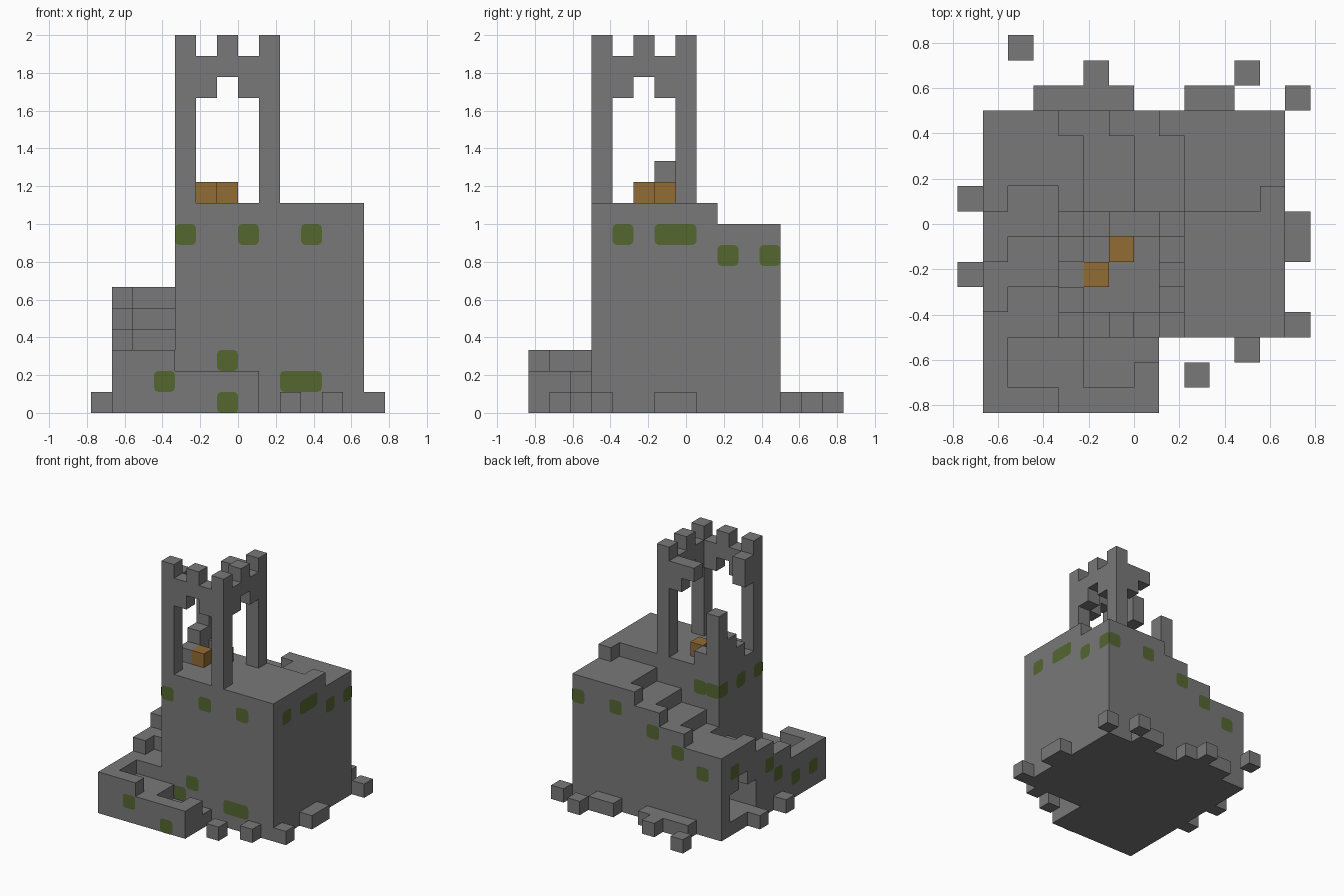
import bpy, bmesh
from itertools import product
from mathutils import Vector

U = 1 / 9  # size of one block

cube = bpy.data.objects.get("Cube")
if cube:
    bpy.data.objects.remove(cube)


def material(name, rgb):
    m = bpy.data.materials.new(name)
    m.use_nodes = True
    m.diffuse_color = (*rgb, 1)
    bsdf = next(n for n in m.node_tree.nodes if n.type == 'BSDF_PRINCIPLED')
    bsdf.inputs["Base Color"].default_value = (*rgb, 1)
    return m


stone = material("stone grey", (0.19, 0.19, 0.19))
moss = material("moss green", (0.09, 0.135, 0.03))
wood = material("wood brown", (0.29, 0.15, 0.034))


def place(p):
    return Vector((p[0] - 7, p[1] - 7.5, p[2])) * U


def box(x0, x1, y0, y1, z0, z1):
    return set(product(range(x0, x1), range(y0, y1), range(z0, z1)))


def column(x, y, z0, z1):
    return box(x, x + 1, y, y + 1, z0, z1)


def make_object(name, bm, mat):
    mesh = bpy.data.meshes.new(name)
    bm.to_mesh(mesh)
    bm.free()
    mesh.materials.append(mat)
    ob = bpy.data.objects.new(name, mesh)
    bpy.context.collection.objects.link(ob)


# Main body
keep = box(4, 13, 3, 8, 0, 10) | column(12, 8, 0, 10)

# Stair descending along the back, with a staggered outer row
back_stair = box(4, 13, 8, 12, 0, 6)
for k in range(3):
    s = 9 - 2 * k
    back_stair |= box(s, 13, 8, 11, 0, 9 - k) | box(s - 1, 13, 11, 12, 0, 9 - k)

# Stair continuing down the right side
side_stair = set()
for k in range(4):
    s = 9 - 2 * k
    side_stair |= box(2, 4, s, 12, 0, 6 - k) | box(1, 2, s - 1, 12, 0, 6 - k)

# Arched doorway under the side stair
side_stair -= box(1, 4, 8, 11, 1, 3) | box(1, 4, 9, 10, 3, 4)

# Last steps around the front
front_stair = (box(1, 2, 0, 3, 0, 3) | box(2, 4, 0, 1, 0, 3) | box(2, 5, 1, 3, 0, 2)
               | box(4, 8, 0, 1, 0, 2) | column(7, 1, 0, 2) | box(5, 8, 1, 3, 0, 1))

# Tower: three whole posts, battlements with brackets, one broken corner
tower = set()
for x, y in ((4, 3), (8, 3), (8, 7)):
    tower |= column(x, y, 10, 18)
tower |= box(4, 9, 3, 4, 16, 17) | box(8, 9, 3, 8, 16, 17)
tower |= box(6, 9, 7, 8, 16, 17) | column(4, 4, 16, 17)
for x, y in ((5, 3), (7, 3), (8, 4), (8, 6), (7, 7), (4, 4)):
    tower |= column(x, y, 15, 16)
for x, y in ((6, 3), (8, 5)):
    tower |= column(x, y, 17, 18)
broken_corner = set()
for x, y, top in ((4, 7, 14), (4, 6, 12), (4, 5, 11), (5, 7, 11)):
    broken_corner |= column(x, y, 10, top)

# Fallen blocks on the ground
rubble = box(3, 7, 12, 13, 0, 1) | box(9, 11, 12, 13, 0, 1) | box(13, 14, 6, 8, 0, 1)
for x, y in ((2, 14), (5, 13), (11, 13), (13, 12), (0, 8), (0, 5), (13, 3), (11, 2), (9, 1)):
    rubble |= column(x, y, 0, 1)

# Wooden crates on the tower floor
crates = column(5, 5, 10, 11) | column(6, 6, 10, 11)

parts = {"keep": (keep, stone), "back_stair": (back_stair, stone),
         "side_stair": (side_stair, stone), "front_stair": (front_stair, stone),
         "tower": (tower, stone), "broken_corner": (broken_corner, stone),
         "rubble": (rubble, stone), "crates": (crates, wood)}
solid = set().union(*(cells for cells, _ in parts.values()))


def build_blocks(name, cells, mat):
    """Skin the outside of a group of blocks and merge its flat areas."""
    bm = bmesh.new()
    for c in sorted(cells):
        for axis, side in product(range(3), (0, 1)):
            n = list(c)
            n[axis] += 2 * side - 1
            if tuple(n) in solid:
                continue
            ring = []
            for a, b in ((0, 0), (1, 0), (1, 1), (0, 1)):
                p = list(c)
                p[axis] += side
                p[(axis + 1) % 3] += a
                p[(axis + 2) % 3] += b
                ring.append(bm.verts.new(place(p)))
            bm.faces.new(ring if side else ring[::-1])
    bmesh.ops.remove_doubles(bm, verts=bm.verts[:], dist=0.001)
    bmesh.ops.dissolve_limit(bm, angle_limit=0.01, verts=bm.verts[:], edges=bm.edges[:])
    make_object(name, bm, mat)


for name, (cells, mat) in parts.items():
    build_blocks(name, cells, mat)


def build_moss(name, axis, side, plane, patches):
    """Thin round-cornered plates on a wall; patches are (start, height, width)."""
    bm = bmesh.new()
    r, m = 0.2, 0.06
    for start, z, w in patches:
        ring = []
        for u, v, du, dv in ((0, 0, 0, r), (0, 0, m, m), (0, 0, r, 0),
                             (w, 0, -r, 0), (w, 0, -m, m), (w, 0, 0, r),
                             (w, 1, 0, -r), (w, 1, -m, -m), (w, 1, -r, 0),
                             (0, 1, r, 0), (0, 1, m, -m), (0, 1, 0, -r)):
            p = [0, 0, z + v + dv]
            p[axis] = plane + side * 0.03
            p[1 - axis] = start + u + du
            ring.append(bm.verts.new(place(p)))
        flip = (side > 0) == (axis == 1)
        bm.faces.new(ring[::-1] if flip else ring)
    make_object(name, bm, moss)


# Moss patches, wall by wall
build_moss("moss_front", 1, -1, 3,
           [(4, 8, 1), (7, 8, 1), (10, 8, 1), (6, 2, 1), (5, 1, 1), (9, 1, 2)])
build_moss("moss_front_stair", 1, -1, 0, [(3, 1, 1), (6, 0, 1)])
build_moss("moss_left", 0, 1, 13, [(4, 8, 1), (6, 8, 2), (9, 7, 1), (11, 7, 1)])
build_moss("moss_back", 1, 1, 12,
           [(12, 7, 1), (9, 7, 1), (6, 6, 1), (4, 5, 1), (2, 4, 1)])
build_moss("moss_keep_back", 1, 1, 8, [(5, 8, 1), (4, 8, 1)])
build_moss("moss_keep_right", 0, -1, 4, [(7, 8, 1), (5, 8, 1), (3, 8, 1)])
build_moss("moss_right", 0, -1, 1,
           [(10, 4, 1), (6, 3, 1), (5, 2, 1), (3, 1, 1), (1, 1, 1)])
